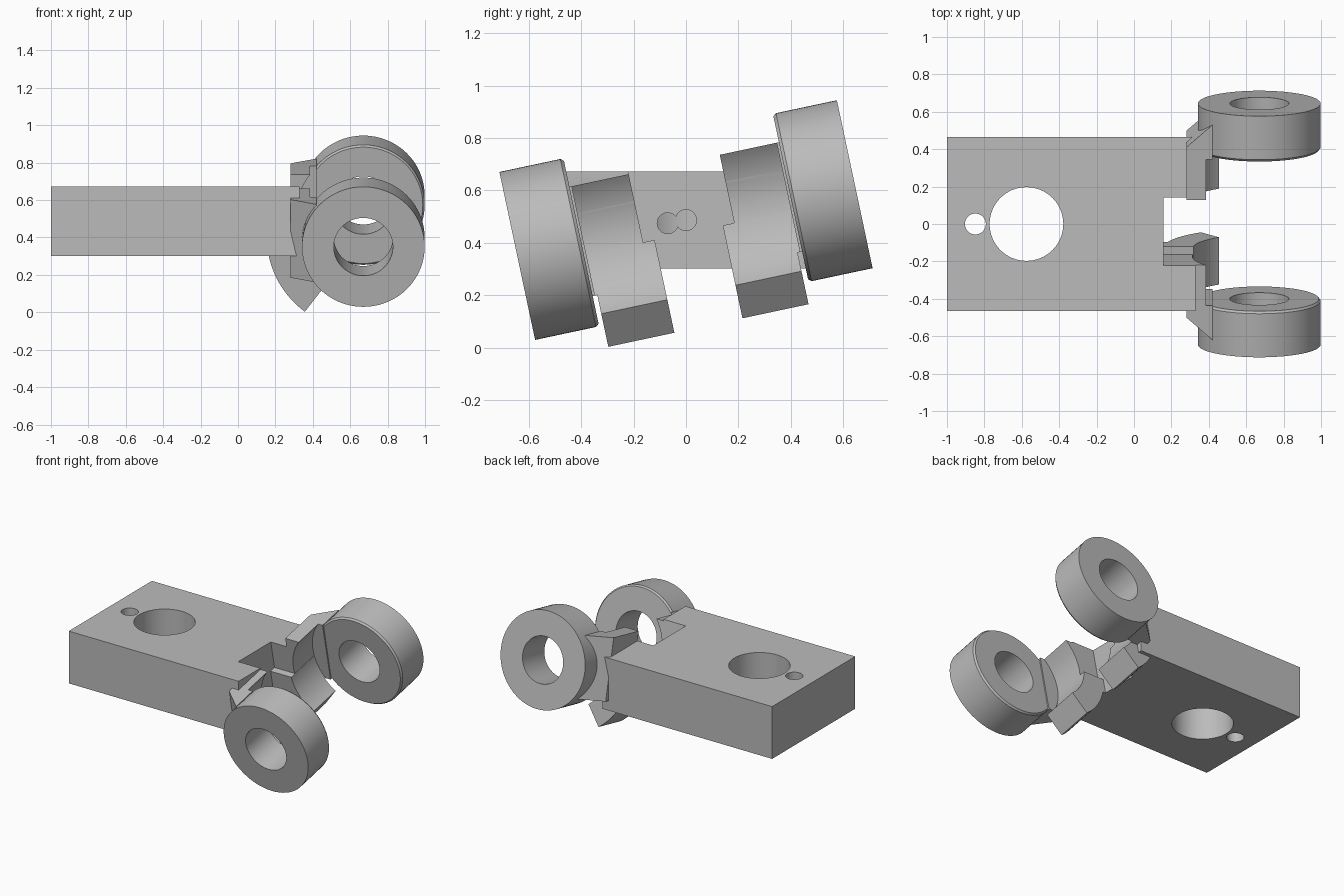
import bpy, bmesh, math
from mathutils import Matrix

cube = bpy.data.objects.get("Cube")
if cube:
    bpy.data.objects.remove(cube, do_unlink=True)

MID = 0.487                      # height of the block's centre line
AXIS_X = 0.67                    # x of the ring axis
TILT = Matrix.Translation((0, 0, MID)) @ Matrix.Rotation(math.radians(12), 4, 'X')
LEVEL = Matrix.Translation((0, 0, MID))

steel = bpy.data.materials.new("plain_grey")
steel.use_nodes = True
GREY = (0.5, 0.5, 0.5, 1)
steel.diffuse_color = GREY
steel.node_tree.nodes["Principled BSDF"].inputs["Base Color"].default_value = GREY


def finish(name, bm, frame):
    bmesh.ops.recalc_face_normals(bm, faces=bm.faces)
    bm.transform(frame)
    mesh = bpy.data.meshes.new(name)
    bm.to_mesh(mesh)
    bm.free()
    mesh.materials.append(steel)
    ob = bpy.data.objects.new(name, mesh)
    bpy.context.collection.objects.link(ob)
    return ob


def prism(name, outline, lo, hi, axis, frame=TILT):
    """Extrude an outline along 'y' (points are x, z) or 'z' (points are x, y)."""
    place = (lambda a, b, d: (a, d, b)) if axis == 'y' else (lambda a, b, d: (a, b, d))
    bm = bmesh.new()
    ends = [[bm.verts.new(place(a, b, d)) for a, b in outline] for d in (lo, hi)]
    bm.faces.new(ends[0])
    bm.faces.new(ends[1])
    n = len(outline)
    for i in range(n):
        j = (i + 1) % n
        bm.faces.new((ends[0][i], ends[0][j], ends[1][j], ends[1][i]))
    return finish(name, bm, frame)


def arc(radius, start, end, steps, cx=AXIS_X, cy=0):
    angles = [math.radians(start + (end - start) * i / steps) for i in range(steps + 1)]
    return [(cx + radius * math.cos(a), cy + radius * math.sin(a)) for a in angles]


def circle(radius, cx=AXIS_X, cy=0, steps=64):
    return arc(radius, 0, 360, steps, cx, cy)[:-1]


def rect(x0, x1, y0, y1):
    return [(x0, y0), (x1, y0), (x1, y1), (x0, y1)]


def cut(ob, *cutters):
    for c in cutters:
        mod = ob.modifiers.new("cut", 'BOOLEAN')
        mod.operation = 'DIFFERENCE'
        mod.solver = 'EXACT'
        mod.object = c
        c.hide_render = True
    bpy.context.view_layer.update()
    evaluated = ob.evaluated_get(bpy.context.evaluated_depsgraph_get())
    old, ob.data = ob.data, bpy.data.meshes.new_from_object(evaluated)
    ob.modifiers.clear()
    bpy.data.meshes.remove(old)
    for c in cutters:
        bpy.data.objects.remove(c, do_unlink=True)


def smooth(ob):
    bpy.ops.object.select_all(action='DESELECT')
    ob.select_set(True)
    bpy.context.view_layer.objects.active = ob
    bpy.ops.object.shade_smooth_by_angle(angle=math.radians(30))


def ring(name, side):
    """Lathe a ring with a small chamfer on the edge facing the middle."""
    profile = [(0.158, 0.409), (0.318, 0.409), (0.328, 0.421), (0.328, 0.659), (0.158, 0.659)]
    steps = 72
    bm = bmesh.new()
    rows = []
    for i in range(steps):
        a = math.tau * i / steps
        rows.append([bm.verts.new((AXIS_X + r * math.cos(a), side * y, r * math.sin(a)))
                     for r, y in profile])
    for i in range(steps):
        here, there = rows[i], rows[(i + 1) % steps]
        for k in range(len(profile)):
            m = (k + 1) % len(profile)
            bm.faces.new((here[k], here[m], there[m], there[k]))
    return finish(name, bm, TILT)


# Mounting block with its vertical holes, stepped tilted slot and pin holes
block = prism("mounting_block", rect(-1, 0.33, -0.465, 0.465), -0.185, 0.185, 'z', LEVEL)
bm = bmesh.new()
pins = []
for y, z in ((0, 0), (-0.07, -0.012)):
    bm = bmesh.new()
    bmesh.ops.create_cone(bm, cap_ends=True, segments=32, radius1=0.04, radius2=0.04, depth=0.7,
                          matrix=Matrix.Translation((-0.1, y, z)) @ Matrix.Rotation(math.pi / 2, 4, 'Y'))
    pins.append(finish("pin_cutter", bm, LEVEL))
cut(block,
    prism("large_hole_cutter", circle(0.197, -0.575), -1, 1, 'z', LEVEL),
    prism("small_hole_cutter", circle(0.056, -0.848, 0, 32), -1, 1, 'z', LEVEL),
    prism("upper_slot_cutter", rect(0.157, 1, -0.05, 1), -0.178, 0.178, 'y'),
    prism("lower_slot_cutter", rect(0.157, 1, -1, 0.1), -0.133, 0.133, 'y'),
    prism("clearance_cutter", circle(0.358), -0.6, 0.6, 'y'),
    *pins)
smooth(block)

# Each side: ring, bracket web and curved lower arm
for label, side in (("left_front", -1), ("left_back", 1)):
    smooth(ring(label + "_ring", side))

    web = prism(label + "_web",
                [(0.28, side * 0.178), (0.28, side * 0.465), (0.42, side * 0.588), (0.42, side * 0.178)],
                -0.21, 0.217, 'z')
    cut(web, prism("web_clearance_cutter", circle(0.358), *sorted((0, side * 0.4)), 'y'))
    smooth(web)

    outline = arc(0.517, 185.5, 232.8, 16) + arc(0.355, 232.8, 188, 16)
    smooth(prism(label + "_lower_arm", outline, *sorted((side * 0.133, side * 0.391)), 'y'))
